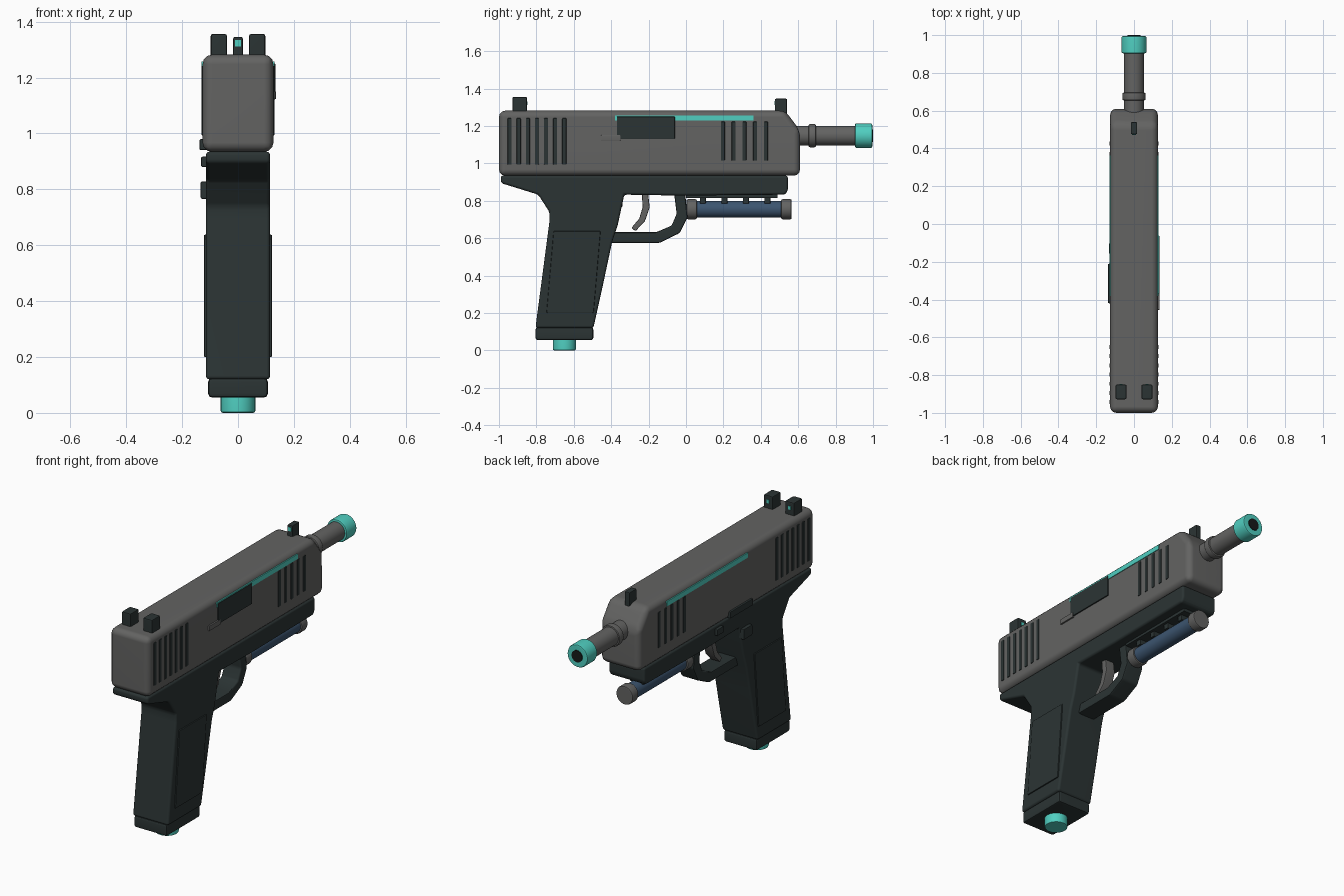
import bpy, bmesh, math
from mathutils import Matrix

if "Cube" in bpy.data.objects:
    bpy.data.objects.remove(bpy.data.objects["Cube"])


def material(name, rgb):
    m = bpy.data.materials.new(name)
    m.diffuse_color = (*rgb, 1)
    m.use_nodes = True
    m.node_tree.nodes["Principled BSDF"].inputs["Base Color"].default_value = m.diffuse_color
    return m


GREY = material("slide grey", (0.125, 0.125, 0.122))
DARK = material("frame dark", (0.024, 0.034, 0.034))
TEAL = material("teal accent", (0.08, 0.62, 0.53))
BLUE = material("tube blue", (0.045, 0.09, 0.16))
BLACK = material("bore black", (0.008, 0.01, 0.01))


def finish(name, bm, mat, bevel=0.0, segs=2, limit=25):
    """Bevel the hard edges, shade smooth with sharp edges, link the object."""
    bmesh.ops.recalc_face_normals(bm, faces=bm.faces)
    if bevel:
        hard = [e for e in bm.edges if e.calc_face_angle(0) > math.radians(limit)]
        bmesh.ops.bevel(bm, geom=hard, offset=bevel, offset_type='OFFSET', segments=segs,
                        profile=0.5, affect='EDGES', clamp_overlap=True)
    me = bpy.data.meshes.new(name)
    bm.to_mesh(me)
    bm.free()
    me.materials.append(mat)
    me.polygons.foreach_set("use_smooth", [True] * len(me.polygons))
    me.set_sharp_from_angle(angle=math.radians(40))
    ob = bpy.data.objects.new(name, me)
    bpy.context.collection.objects.link(ob)
    ob.modifiers.new("normals", 'WEIGHTED_NORMAL').keep_sharp = True
    return ob


def prism(name, pts, x0, x1, mat, bevel=0.0, segs=2, limit=25):
    """Side profile of (y, z) points extruded from x0 to x1."""
    bm = bmesh.new()
    a = [bm.verts.new((x0, y, z)) for y, z in pts]
    b = [bm.verts.new((x1, y, z)) for y, z in pts]
    bm.faces.new(a)
    bm.faces.new(b[::-1])
    for i in range(len(pts)):
        j = (i + 1) % len(pts)
        bm.faces.new((a[i], a[j], b[j], b[i]))
    return finish(name, bm, mat, bevel, segs, limit)


def box(name, x0, x1, y0, y1, z0, z1, mat, bevel=0.0, segs=2):
    return prism(name, [(y0, z0), (y1, z0), (y1, z1), (y0, z1)], x0, x1, mat, bevel, segs)


def tube(name, r, y0, y1, z, mat, bevel=0.0):
    """Cylinder along y."""
    bm = bmesh.new()
    mtx = Matrix.Translation((0, (y0 + y1) / 2, z)) @ Matrix.Rotation(math.pi / 2, 4, 'X')
    bmesh.ops.create_cone(bm, cap_ends=True, segments=32, radius1=r, radius2=r,
                          depth=y1 - y0, matrix=mtx)
    return finish(name, bm, mat, bevel)


# slide with sloped nose
prism("slide", [(-1, .934), (.61, .934), (.61, 1.175), (.53, 1.282), (-1, 1.282)],
      -.127, .127, GREY, .034, 3)

# frame and grip in one profile
prism("frame_and_grip",
      [(-.99, .935), (-.99, .895), (-.79, .833), (-.73, .74), (-.73, .69), (-.805, .12),
       (-.495, .12), (-.445, .345), (-.425, .44), (-.395, .58), (-.365, .67), (-.33, .833),
       (-.03, .828), (.53, .833), (.545, .855), (.545, .935)],
      -.115, .115, DARK, .018, 3)

# grip panels, slide serrations and teal strips on both sides
for side, s in (("left", -1), ("right", 1)):
    prism("grip_panel_" + side, [(-.746, .2), (-.494, .2), (-.457, .638), (-.708, .638)],
          s * .10, s * .122, DARK, .005)
    for i in range(7):
        y = -.943 + .0487 * i
        box(f"rear_serration_{side}_{i}", s * .115, s * .131, y - .011, y + .011, .993, 1.242, DARK, .004)
    for i in range(5):
        y = .197 + .0575 * i
        box(f"front_serration_{side}_{i}", s * .115, s * .131, y - .011, y + .011, 1.015, 1.223, DARK, .004)
    box("accent_strip_" + side, s * .115, s * .131, -.38, .362, 1.229, 1.257, TEAL)

# ejection port and extractor, right side
box("ejection_port", .11, .134, -.37, -.06, 1.13, 1.25, DARK, .003)
box("extractor", .11, .136, -.455, -.35, 1.122, 1.152, GREY, .004)

# controls, left side
box("slide_catch", -.138, -.1, -.42, -.21, .94, .98, DARK, .006)
box("takedown_pin", -.132, -.1, -.16, -.10, .88, .917, DARK, .005)
box("magazine_release", -.134, -.1, -.42, -.34, .766, .828, DARK, .006)

# sights with teal dots facing each other
for side, s in (("left", -1), ("right", 1)):
    box("rear_sight_" + side, s * .039, s * .098, -.928, -.85, 1.26, 1.356, DARK, .008)
    box("rear_sight_dot_" + side, s * .06, s * .078, -.86, -.847, 1.312, 1.332, TEAL)
box("front_sight", -.017, .017, .475, .54, 1.26, 1.346, DARK, .006)
box("front_sight_dot", -.010, .010, .472, .48, 1.312, 1.334, TEAL)

# barrel, collar and muzzle cap
tube("barrel", .053, .5, .93, 1.148, GREY)
tube("barrel_collar", .062, .655, .695, 1.148, GREY, .008)
tube("muzzle_cap", .066, .903, .996, 1.148, TEAL, .009)
tube("bore", .034, .95, 1.0, 1.148, BLACK)

# magazine base plate and teal plug
box("magazine_base", -.107, .107, -.805, -.495, .055, .125, DARK, .014)
bm = bmesh.new()
bmesh.ops.create_cone(bm, cap_ends=True, segments=32, radius1=.062, radius2=.062, depth=.07,
                      matrix=Matrix.Translation((0, -.65, .035)))
finish("magazine_plug", bm, TEAL, .008)

# trigger guard and trigger
prism("trigger_guard",
      [(-.42, .575), (-.14, .575), (-.033, .628), (.008, .71), (-.005, .85), (-.065, .85),
       (-.05, .73), (-.077, .667), (-.16, .632), (-.42, .632)],
      -.055, .055, DARK, .01)
prism("trigger",
      [(-.237, .86), (-.205, .86), (-.194, .765), (-.22, .69), (-.27, .638), (-.292, .655),
       (-.25, .705), (-.232, .765)],
      -.03, .03, GREY, .006)

# accessory rail and the tube hung under it
box("rail", -.06, .06, 0, .49, .815, .85, DARK, .004)
for i in range(4):
    y = .09 + .115 * i
    box(f"rail_block_{i}", -.045, .045, y - .016, y + .016, .785, .83, DARK, .003)
tube("under_tube", .045, .04, .53, .755, BLUE)
tube("tube_cap_rear", .054, .003, .058, .755, GREY, .008)
tube("tube_cap_front", .054, .509, .565, .755, GREY, .008)
